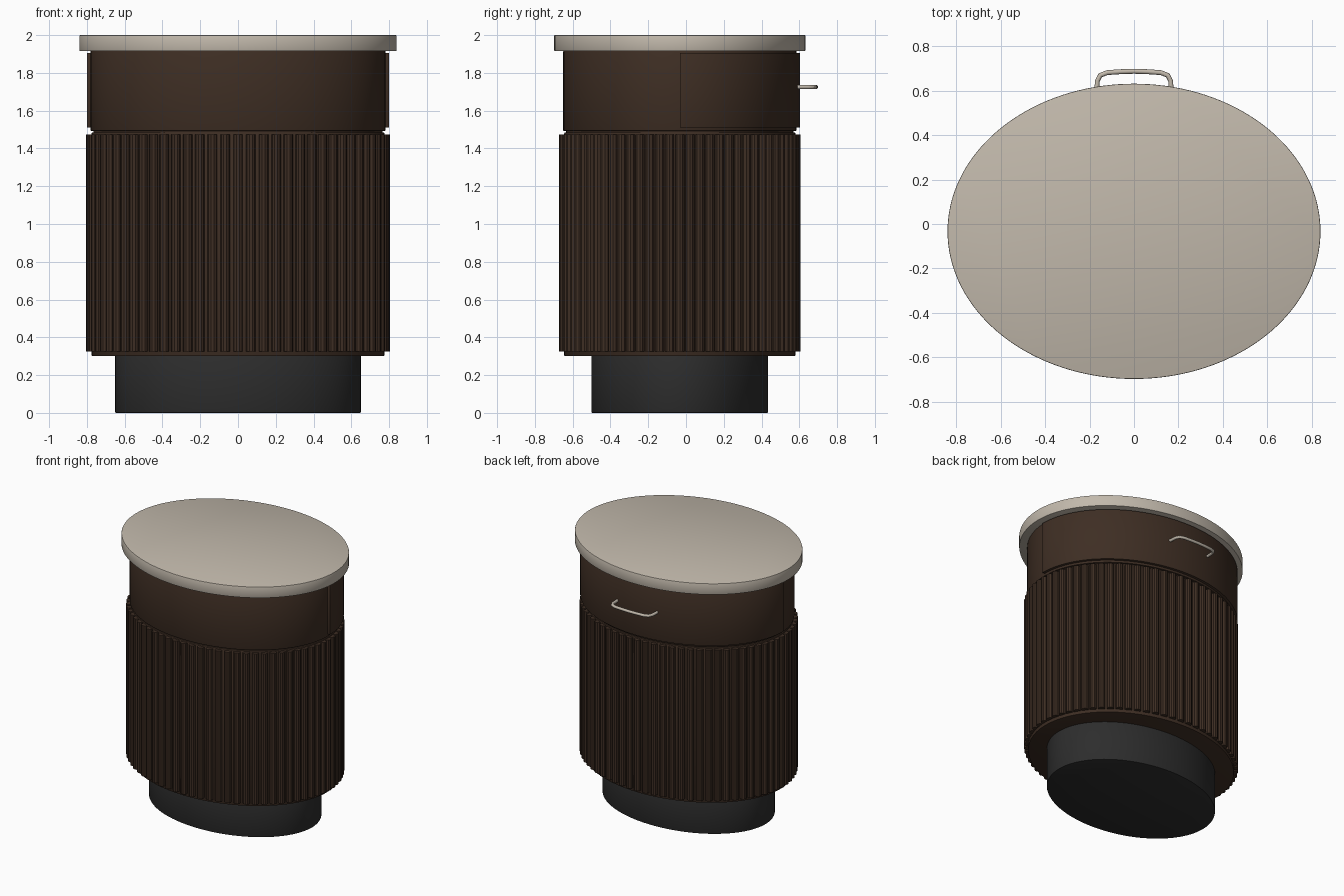
import bpy, bmesh, math
from mathutils import Vector

cube = bpy.data.objects.get("Cube")
if cube:
    bpy.data.objects.remove(cube)

CY = -0.033  # centre of all the ovals


def material(name, rgb, rough=0.5):
    m = bpy.data.materials.new(name)
    m.use_nodes = True
    m.diffuse_color = (*rgb, 1)
    bsdf = m.node_tree.nodes["Principled BSDF"]
    bsdf.inputs["Base Color"].default_value = (*rgb, 1)
    bsdf.inputs["Roughness"].default_value = rough
    return m


walnut = material("dark_walnut", (0.048, 0.027, 0.017))
black = material("charcoal_black", (0.026, 0.026, 0.026))
stone = material("warm_beige", (0.54, 0.485, 0.41))


def finish(bm, name, mat, bevel=0.0):
    bmesh.ops.recalc_face_normals(bm, faces=bm.faces[:])
    mesh = bpy.data.meshes.new(name)
    bm.to_mesh(mesh)
    bm.free()
    mesh.materials.append(mat)
    ob = bpy.data.objects.new(name, mesh)
    bpy.context.collection.objects.link(ob)
    bpy.ops.object.select_all(action='DESELECT')
    ob.select_set(True)
    bpy.context.view_layer.objects.active = ob
    if bevel:
        mod = ob.modifiers.new("soft_edges", 'BEVEL')
        mod.width, mod.segments, mod.limit_method = bevel, 2, 'ANGLE'
        bpy.ops.object.modifier_apply(modifier=mod.name)
    bpy.ops.object.shade_smooth_by_angle(angle=math.radians(35))
    return ob


def extrude_outline(bm, outline, z0, z1):
    face = bm.faces.new([bm.verts.new((x, y, z0)) for x, y in outline])
    top = bmesh.ops.extrude_face_region(bm, geom=[face], use_keep_orig=True)["geom"]
    verts = [v for v in top if isinstance(v, bmesh.types.BMVert)]
    bmesh.ops.translate(bm, verts=verts, vec=(0, 0, z1 - z0))


def oval(name, rx, ry, z0, z1, mat, bevel=0.0, turn=1.0, steps=144):
    """Oval prism; turn=0.5 keeps only the back half."""
    count = steps if turn == 1 else steps // 2 + 1
    outline = [(rx * math.cos(math.tau * i / steps), CY + ry * math.sin(math.tau * i / steps))
               for i in range(count)]
    bm = bmesh.new()
    extrude_outline(bm, outline, z0, z1)
    return finish(bm, name, mat, bevel)


# Stacked oval body
oval("plinth", 0.65, 0.467, 0.0, 0.31, black, 0.004)
oval("lower_body", 0.775, 0.612, 0.30, 1.485, walnut, 0.006)
oval("shadow_gap", 0.765, 0.602, 1.48, 1.50, walnut)
oval("upper_body", 0.78, 0.617, 1.493, 1.917, walnut, 0.003)
oval("drawer_front", 0.80, 0.637, 1.51, 1.905, walnut, 0.003, turn=0.5)
oval("top_slab", 0.84, 0.665, 1.915, 2.0, stone, 0.004)

# Vertical reeding around the lower body
bm = bmesh.new()
RIBS, SIDES, R = 72, 10, 0.025
for k in range(RIBS):
    a = math.tau * k / RIBS
    cx, cy = 0.779 * math.cos(a), CY + 0.616 * math.sin(a)
    extrude_outline(bm, [(cx + R * math.cos(math.tau * j / SIDES), cy + R * math.sin(math.tau * j / SIDES))
                         for j in range(SIDES)], 0.325, 1.475)
finish(bm, "reeded_slats", walnut)

# Bowed pull handle on the drawer
path = [(0.168, 0.59), (0.165, 0.645), (0.152, 0.67), (0.12, 0.682), (0.06, 0.686)]
path = path + [(0, 0.688)] + [(-x, y) for x, y in reversed(path)]
bm = bmesh.new()
rings = []
for i, (x, y) in enumerate(path):
    a, b = path[max(i - 1, 0)], path[min(i + 1, len(path) - 1)]
    side = Vector((b[1] - a[1], a[0] - b[0], 0)).normalized()
    rings.append([bm.verts.new(Vector((x, y, 1.725)) + 0.011 * (side * math.cos(t) + Vector((0, 0, math.sin(t)))))
                  for t in (math.tau * j / 12 for j in range(12))])
for r, s in zip(rings, rings[1:]):
    for j in range(12):
        bm.faces.new((r[j], r[(j + 1) % 12], s[(j + 1) % 12], s[j]))
bm.faces.new(rings[0])
bm.faces.new(rings[-1])
finish(bm, "drawer_handle", stone)
